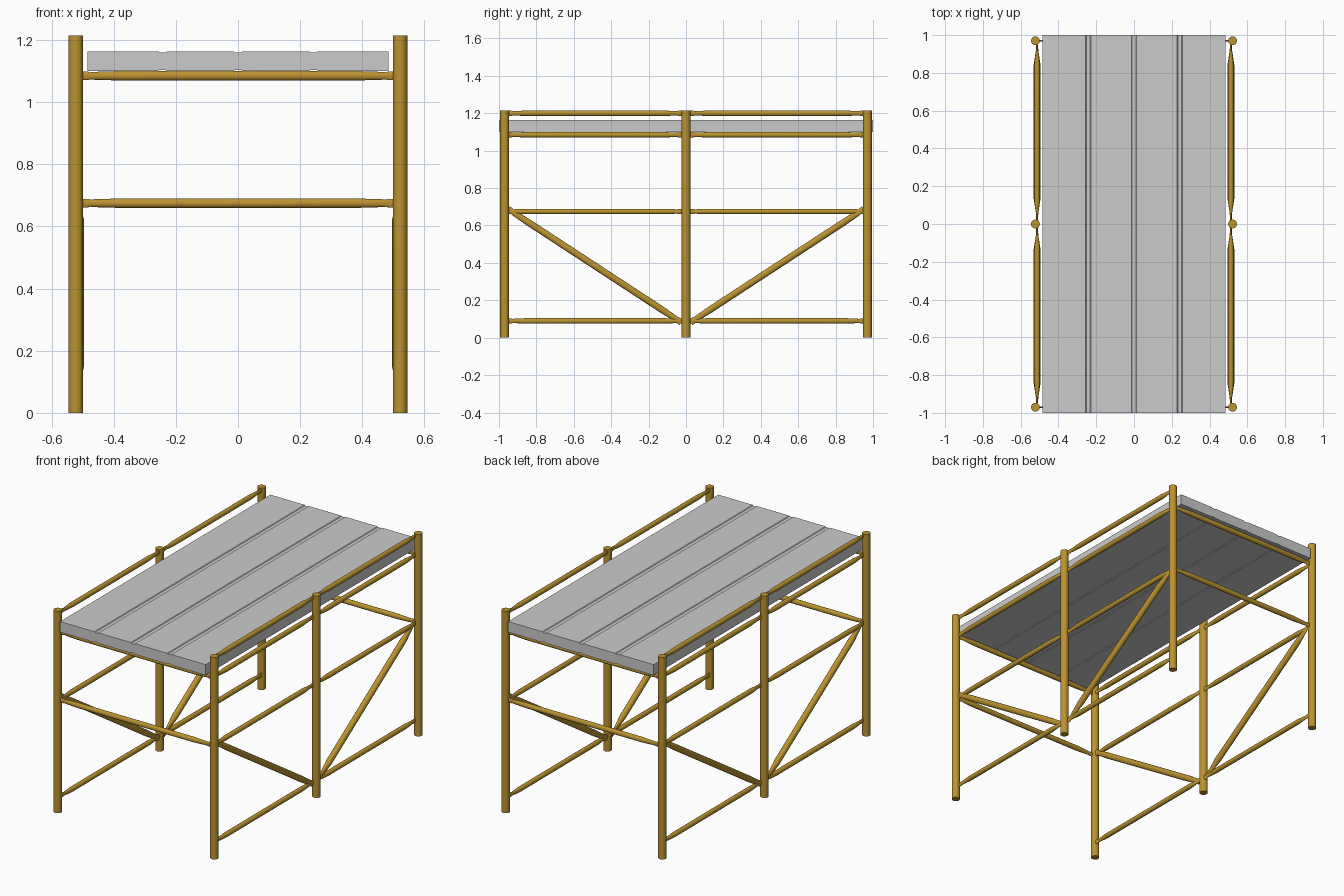
import bpy, bmesh, math
from mathutils import Vector

if "Cube" in bpy.data.objects:
    bpy.data.objects.remove(bpy.data.objects["Cube"])

gold = bpy.data.materials.new("gold_paint")
gold.diffuse_color = (0.50, 0.29, 0.03, 1)
gold.use_nodes = True
gold.node_tree.nodes["Principled BSDF"].inputs["Base Color"].default_value = gold.diffuse_color

PX, PY, PR, H = 0.522, 0.97, 0.0233, 1.215   # post layout
RX = 0.513                                   # side rail plane


def finish(name, bm, mat=None, smooth=True):
    bmesh.ops.recalc_face_normals(bm, faces=bm.faces)
    me = bpy.data.meshes.new(name)
    bm.to_mesh(me)
    bm.free()
    ob = bpy.data.objects.new(name, me)
    bpy.context.collection.objects.link(ob)
    if mat:
        me.materials.append(mat)
    if smooth:
        bpy.context.view_layer.objects.active = ob
        ob.select_set(True)
        bpy.ops.object.shade_smooth_by_angle(angle=math.radians(35))
        ob.select_set(False)
    return ob


def loft(name, a, b, sections, n=20):
    """Tube from a to b; sections = (distance, horizontal radius, vertical radius)."""
    a, b = Vector(a), Vector(b)
    d = (b - a).normalized()
    side = d.cross(Vector((0, 0, 1)))
    side = side.normalized() if side.length > 1e-4 else Vector((1, 0, 0))
    up = side.cross(d)
    bm = bmesh.new()
    rings = []
    for t, w, h in sections:
        rings.append([bm.verts.new(a + d * t
                      + side * (w * math.cos(2 * math.pi * i / n))
                      + up * (h * math.sin(2 * math.pi * i / n))) for i in range(n)])
    for r, s in zip(rings, rings[1:]):
        for i in range(n):
            j = (i + 1) % n
            bm.faces.new((r[i], r[j], s[j], s[i]))
    bm.faces.new(rings[0])
    bm.faces.new(rings[-1])
    return finish(name, bm, gold)


def brace(name, a, b, r, taper=0.1):
    """Tube with pinched flat ends and a small end tab."""
    L = (Vector(b) - Vector(a)).length
    ends = [(0, .005, r * .95), (.022, .005, r * .95), (.03, .006, r * .75),
            (.045, .007, r * .85), (taper, r, r)]
    loft(name, a, b, ends + [(L - t, w, h) for t, w, h in reversed(ends)])


# Upright posts
for sx in (-1, 1):
    for y in (-PY, 0, PY):
        loft("post", (sx * PX, y, 0), (sx * PX, y, H), [(0, PR, PR), (H, PR, PR)], 24)

# Side rails and diagonals, two bays per side
for sx in (-1, 1):
    for sy in (-1, 1):
        x = sx * RX
        for z in (0.09, 0.675, 1.085, 1.2):
            brace("side_rail", (x, sy * 0.018, z), (x, sy * 0.955, z), 0.0145)
        brace("diagonal_brace", (x, sy * 0.025, 0.082), (x, sy * 0.952, 0.688), 0.018, 0.13)

# End cross rails
for y in (-PY, PY):
    for z in (0.675, 1.085):
        brace("cross_rail", (-0.506, y, z), (0.506, y, z), 0.015, 0.12)

# Deck: plank profile with shallow grooves top and bottom, extruded along y
half, z0, z1, g = 0.485, 1.10, 1.164, 0.004
top = [(-half, z1)]
for c in (-0.2425, 0, 0.2425):
    top += [(c - .014, z1), (c - .010, z1 - g), (c + .010, z1 - g), (c + .014, z1)]
top.append((half, z1))
bottom = [(x, z0 + z1 - z) for x, z in reversed(top)]
bm = bmesh.new()
face = bm.faces.new([bm.verts.new((x, -1, z)) for x, z in top + bottom])
ext = bmesh.ops.extrude_face_region(bm, geom=[face], use_keep_orig=True)
bmesh.ops.translate(bm, vec=(0, 2, 0),
                    verts=[v for v in ext["geom"] if isinstance(v, bmesh.types.BMVert)])
finish("deck", bm, smooth=False)
